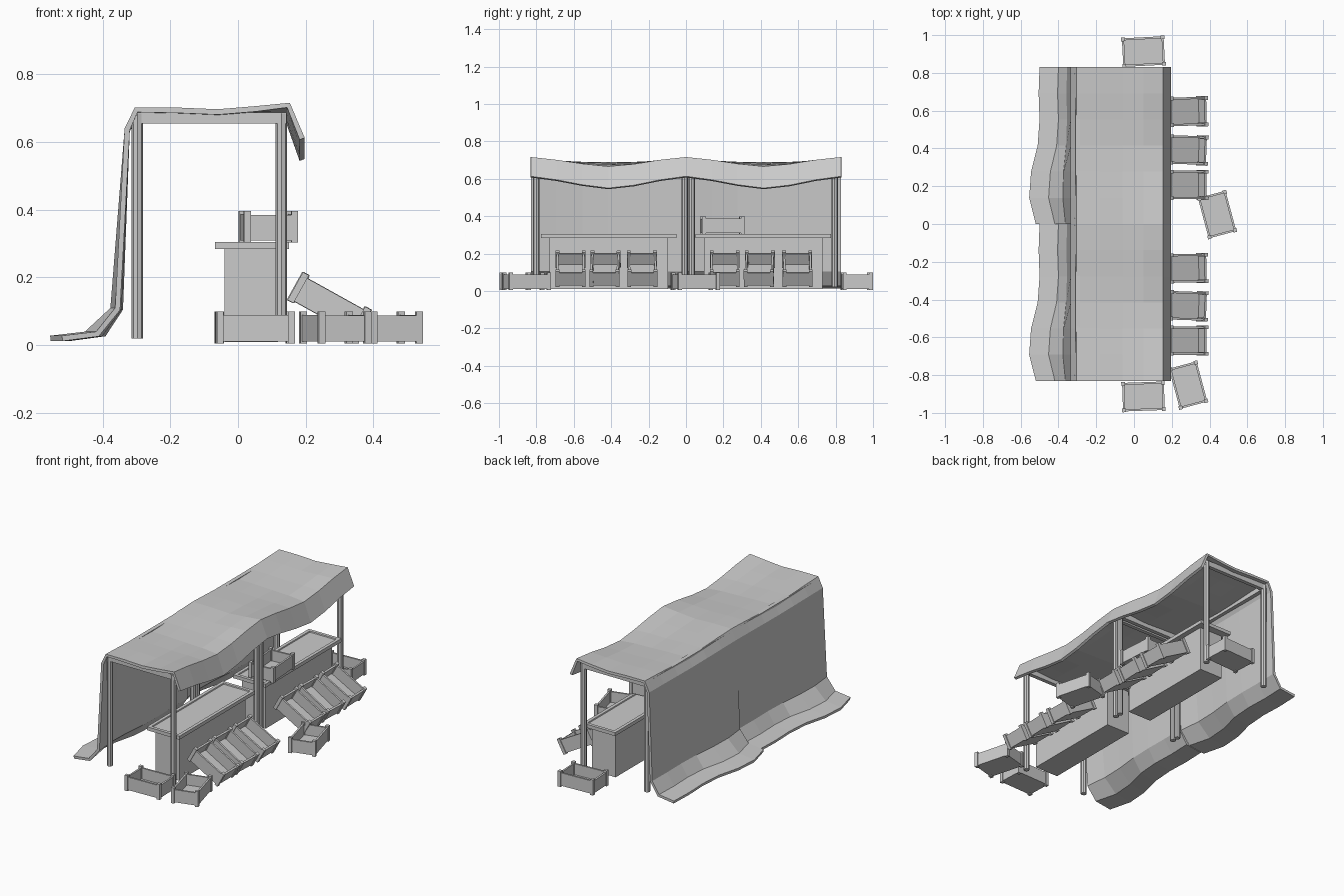
import bpy, bmesh, math
from mathutils import Matrix, Vector

if "Cube" in bpy.data.objects:
    bpy.data.objects.remove(bpy.data.objects["Cube"])


def finish(name, bm, mat=None):
    bmesh.ops.recalc_face_normals(bm, faces=bm.faces)
    me = bpy.data.meshes.new(name)
    bm.to_mesh(me)
    bm.free()
    ob = bpy.data.objects.new(name, me)
    bpy.context.collection.objects.link(ob)
    if mat:
        ob.matrix_world = mat
    return ob


def add_box(bm, lo, hi):
    lo, hi = Vector(lo), Vector(hi)
    m = Matrix.Translation((lo + hi) / 2) @ Matrix.Diagonal((*(hi - lo), 1))
    return bmesh.ops.create_cube(bm, size=1, matrix=m)["verts"]


def box(name, lo, hi):
    bm = bmesh.new()
    add_box(bm, lo, hi)
    return finish(name, bm)


# Cloth: outer profile (x, z, mid-span sag, amount of hem wave)
PROFILE = [(-.50, .028, 0, 1), (-.40, .04, 0, .95), (-.355, .11, 0, .4),
           (-.335, .64, .004, 0), (-.305, .702, .016, 0), (-.18, .702, .018, 0),
           (-.06, .697, .018, 0), (.05, .706, .03, 0), (.153, .716, .05, 0),
           (.197, .613, .063, 0)]
WAVE = [.02, .055, .045, .01, 0, .005, 0]
SAG = [0, .3, .72, 1, .75, .3, 0]


def cloth(y0):
    bm = bmesh.new()
    rows = [[bm.verts.new((x - w * WAVE[i], y0 + .83 * i / 6, z - s * SAG[i]))
             for x, z, s, w in PROFILE] for i in range(7)]
    for a, b in zip(rows, rows[1:]):
        for j in range(len(PROFILE) - 1):
            bm.faces.new((a[j], a[j + 1], b[j + 1], b[j]))
    bmesh.ops.recalc_face_normals(bm, faces=bm.faces)
    up = max(bm.faces, key=lambda f: abs(f.normal.z) + f.calc_center_median().z)
    flip = up.normal.z < 0
    ob = finish("cloth_canopy", bm)
    mod = ob.modifiers.new("thickness", "SOLIDIFY")
    mod.thickness = .016
    mod.offset = 1 if flip else -1


def pole(x, y):
    bm = bmesh.new()
    bmesh.ops.create_cone(bm, cap_ends=True, segments=8, radius1=.017, radius2=.017,
                          depth=.665, matrix=Matrix.Translation((x, y, .3525)))
    finish("canopy_pole", bm)


def counter(y0, y1):
    box("counter_body", (-.04, y0 + .045, .01), (.118, y1 - .045, .286))
    bm = bmesh.new()
    add_box(bm, (-.068, y0, .284), (.15, y1, .305))
    top = max(bm.faces, key=lambda f: f.calc_center_median().z)
    bmesh.ops.inset_individual(bm, faces=[top], thickness=.028)
    bmesh.ops.inset_individual(bm, faces=[top], thickness=.003, depth=-.006)
    finish("counter_top", bm)


# Open crate, long along local x, base at local z = 0
def crate(loc, turn, tilt=0):
    L, W, t = .105, .07, .011
    bm = bmesh.new()
    add_box(bm, (-L, -W, .006), (L, W, .018))
    for s in (-1, 1):
        add_box(bm, (-L, s * W - t / 2, .006), (L, s * W + t / 2, .084))
        add_box(bm, (s * L - t / 2, -W, .006), (s * L + t / 2, W, .082))
        for r in (-1, 1):
            add_box(bm, (s * L - .01, r * W - .01, 0), (s * L + .01, r * W + .01, .094))
    m = (Matrix.Translation(loc) @ Matrix.Rotation(math.radians(turn), 4, "Z")
         @ Matrix.Rotation(math.radians(tilt), 4, "Y"))
    finish("crate", bm, m)


# Two stalls side by side
for y0, pa, pb in ((-.83, -.8, -.007), (0, .03, .795)):
    cloth(y0)
    for y in (pa, pb):
        for x in (-.297, .128):
            pole(x, y)
        box("cross_beam", (-.31, y - .012, .655), (.143, y + .012, .688))
    box("back_beam", (-.31, pa, .655), (-.285, pb, .69))

counter(-.775, -.05)
counter(.05, .775)

# Leaning display crates
for y, turn in ((.595, 1), (.393, -2), (.207, 0), (-.235, 1), (-.432, -2), (-.617, 0)):
    crate((.247, y, .078), turn, 29)

# Loose crates on the ground and on the counter
crate((.05, .913, .005), 3)
crate((.05, -.913, .005), 2)
crate((.44, .05, .005), 105)
crate((.287, -.853, .005), 105)
crate((.09, .195, .303), 94)
